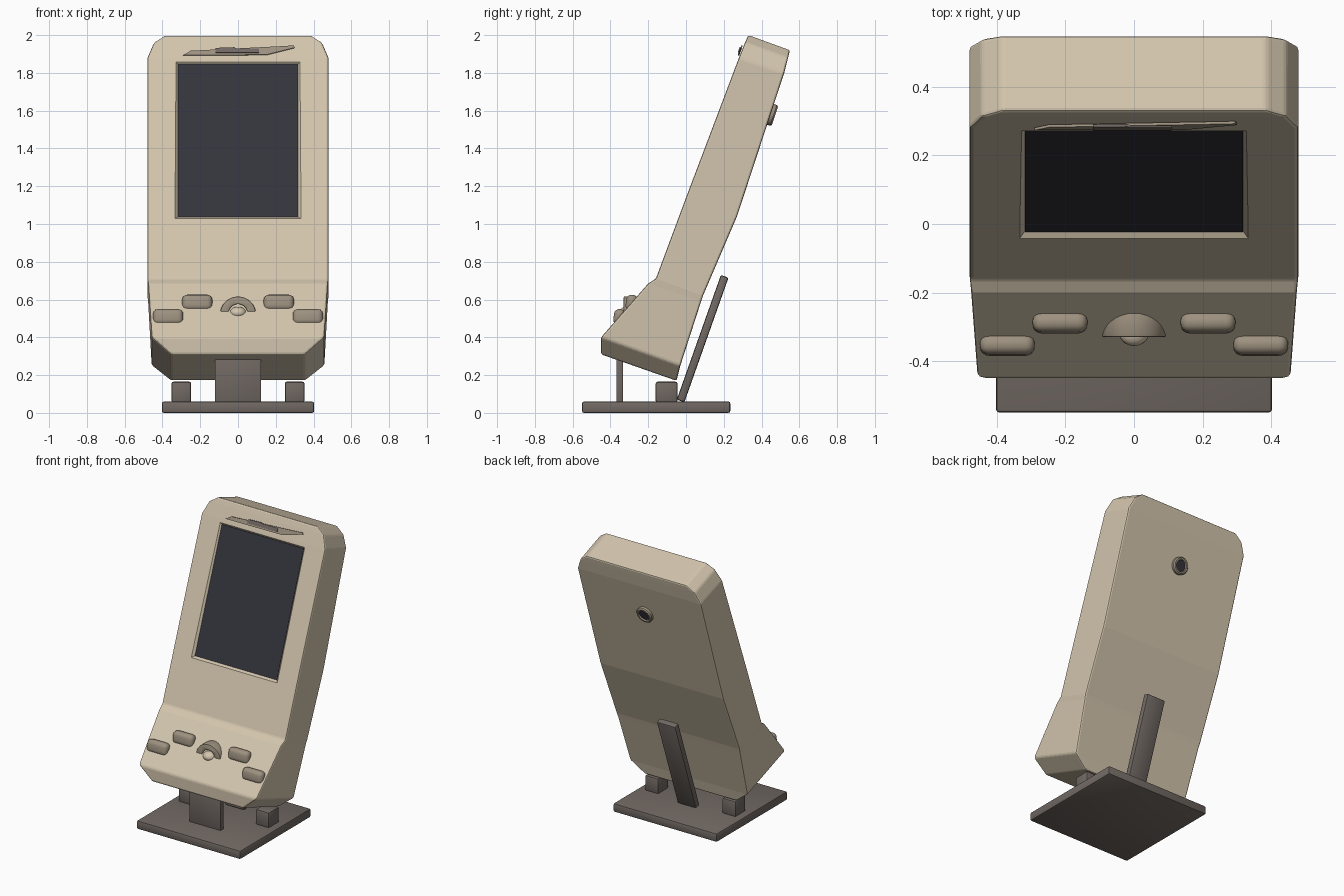
import bpy, bmesh, math
from mathutils import Matrix, Vector

if "Cube" in bpy.data.objects:
    bpy.data.objects.remove(bpy.data.objects["Cube"])


def material(name, rgb):
    m = bpy.data.materials.new(name)
    m.diffuse_color = (*rgb, 1)
    m.use_nodes = True
    m.node_tree.nodes["Principled BSDF"].inputs["Base Color"].default_value = m.diffuse_color
    return m


TAN = material("tan_shell", (0.65, 0.56, 0.42))
TAUPE = material("taupe_buttons", (0.34, 0.285, 0.215))
STAND = material("grey_stand", (0.165, 0.14, 0.125))
GLASS = material("dark_glass", (0.034, 0.034, 0.045))


def finish(bm, name, mat, loc=(0, 0, 0), tilt=0, bevel=0, seg=2, smooth=True, limit=30):
    """Turn a bmesh into an object; tilt leans the top towards the back."""
    bmesh.ops.recalc_face_normals(bm, faces=bm.faces)
    me = bpy.data.meshes.new(name)
    bm.to_mesh(me)
    bm.free()
    ob = bpy.data.objects.new(name, me)
    bpy.context.collection.objects.link(ob)
    me.materials.append(mat)
    ob.location = loc
    ob.rotation_euler.x = -tilt
    bpy.context.view_layer.objects.active = ob
    bpy.ops.object.select_all(action='DESELECT')
    ob.select_set(True)
    if bevel:
        b = ob.modifiers.new("bevel", 'BEVEL')
        b.width, b.segments = bevel, seg
        b.limit_method, b.angle_limit = 'ANGLE', math.radians(limit)
        bpy.ops.object.modifier_apply(modifier="bevel")
    if smooth:
        bpy.ops.object.shade_smooth_by_angle(angle=math.radians(35))
    return ob


def loft(rings):
    """Closed solid through a list of equal-length point rings."""
    bm = bmesh.new()
    vs = [[bm.verts.new(p) for p in r] for r in rings]
    n = len(vs[0])
    for a, b in zip(vs, vs[1:]):
        for i in range(n):
            bm.faces.new((a[i], a[(i + 1) % n], b[(i + 1) % n], b[i]))
    bm.faces.new(vs[0])
    bm.faces.new(vs[-1])
    return bm


def box(name, mat, size, loc, tilt=0, bevel=0.01, seg=2):
    bm = bmesh.new()
    bmesh.ops.create_cube(bm, size=1, matrix=Matrix.Diagonal((*size, 1)))
    return finish(bm, name, mat, loc, tilt, bevel, seg)


def plate(name, mat, outline, y0, y1, loc, tilt=0, bevel=0):
    """Extrude an x,z outline between two depths."""
    bm = loft([[(x, y, z) for x, z in outline] for y in (y0, y1)])
    return finish(bm, name, mat, loc, tilt, bevel)


# Shell: half width, front (y, z), back (y, z) from top to bottom
stations = [
    (0.385, (0.33, 2.0), (0.55, 1.92)),
    (0.445, (0.313, 1.962), (0.54, 1.878)),
    (0.48, (0.28, 1.88), (0.52, 1.80)),
    (0.48, (0.0, 1.14), (0.27, 1.04)),
    (0.48, (-0.16, 0.71), (0.09, 0.62)),
    (0.476, (-0.20, 0.685), (0.08, 0.59)),
    (0.457, (-0.45, 0.40), (-0.03, 0.25)),
    (0.355, (-0.45, 0.31), (-0.05, 0.17)),
]
shell = finish(loft([[(-w, *f), (w, *f), (w, *b), (-w, *b)] for w, f, b in stations]),
               "shell", TAN, bevel=0.01, seg=2, smooth=False, limit=22)

# Screen recess with sloping walls
LEAN = math.atan(0.37)


def on_front(z):
    return (0, -0.16 + 0.37 * (z - 0.71), z)


def rect(w, h, y):
    return [(-w, y, -h), (w, y, -h), (w, y, h), (-w, y, h)]


cutter = finish(loft([rect(0.343, 0.456, -0.01), rect(0.314, 0.427, 0.022)]),
                "screen_cutter", TAN, on_front(1.447), LEAN, smooth=False)
cut = shell.modifiers.new("recess", 'BOOLEAN')
cut.operation, cut.object, cut.solver = 'DIFFERENCE', cutter, 'EXACT'
bpy.context.view_layer.update()
bpy.context.view_layer.objects.active = shell
bpy.ops.object.modifier_apply(modifier="recess")
bpy.data.objects.remove(cutter)
box("screen", GLASS, (0.636, 0.008, 0.862), Vector(on_front(1.447))
    + Vector((0, math.cos(LEAN), -math.sin(LEAN))) * 0.018, LEAN, bevel=0)

# Sloping grille and slot above the screen
plate("speaker_grille", TAUPE,
      [(-0.29, -0.025), (0.15, -0.022), (0.30, 0.018), (0.295, 0.03), (0.2, 0.024), (-0.25, 0.0)],
      -0.004, 0.004, on_front(1.916), LEAN)
plate("speaker_slot", STAND,
      [(-0.12, -0.012), (0.11, -0.012), (0.11, 0.012), (-0.01, 0.012), (-0.02, 0.018), (-0.12, 0.014)],
      -0.009, 0.0, on_front(1.916), LEAN)

# Pill buttons on the control panel
for side, s in (("left", -1), ("right", 1)):
    for part, x, y, z in (("outer", 0.37, -0.353, 0.507), ("inner", 0.216, -0.288, 0.583)):
        box(f"{part}_button_{side}", TAUPE, (0.16, 0.06, 0.085), (s * x, y, z),
            math.radians(8), bevel=0.027, seg=4)

# Half-ring guard and ball
arc = [math.pi * i / 16 for i in range(17)]
ring = [(0.094 * math.cos(a), 0.09 * math.sin(a)) for a in arc]
ring += [(0.05 * math.cos(a), 0.05 * math.sin(a)) for a in reversed(arc)]
plate("ball_guard", TAUPE, ring, -0.33, -0.25, (0, 0, 0.526), bevel=0.005)
bm = bmesh.new()
bmesh.ops.create_uvsphere(bm, u_segments=24, v_segments=12, radius=1,
                          matrix=Matrix.Diagonal((0.046, 0.046, 0.032, 1)))
finish(bm, "ball", TAN, (0, -0.31, 0.53))

# Camera on the back: ring with a sunken lens
BACK = math.atan(0.25 / 0.76)


def circle(r, y):
    return [(r * math.cos(i * math.tau / 32), y, r * math.sin(i * math.tau / 32)) for i in range(32)]


cam = (0, 0.448, 1.58)
finish(loft([circle(0.058, -0.01), circle(0.058, 0.016), circle(0.051, 0.024),
             circle(0.04, 0.024), circle(0.036, 0.012)]), "camera_ring", TAUPE, cam, BACK)
finish(loft([circle(0.036, 0.008), circle(0.036, 0.016)]), "camera_lens", GLASS, cam, BACK)

# Stand: base, front post, rear strut and two feet
box("base", STAND, (0.806, 0.785, 0.06), (0, -0.158, 0.03))
box("front_post", STAND, (0.246, 0.036, 0.27), (0, -0.351, 0.19), bevel=0.006)
box("rear_strut", STAND, (0.145, 0.043, 0.70), (0, 0.088, 0.393), math.radians(19.5))
for side, s in (("left", -1), ("right", 1)):
    box(f"foot_{side}", STAND, (0.104, 0.115, 0.11), (s * 0.3, -0.103, 0.11))
